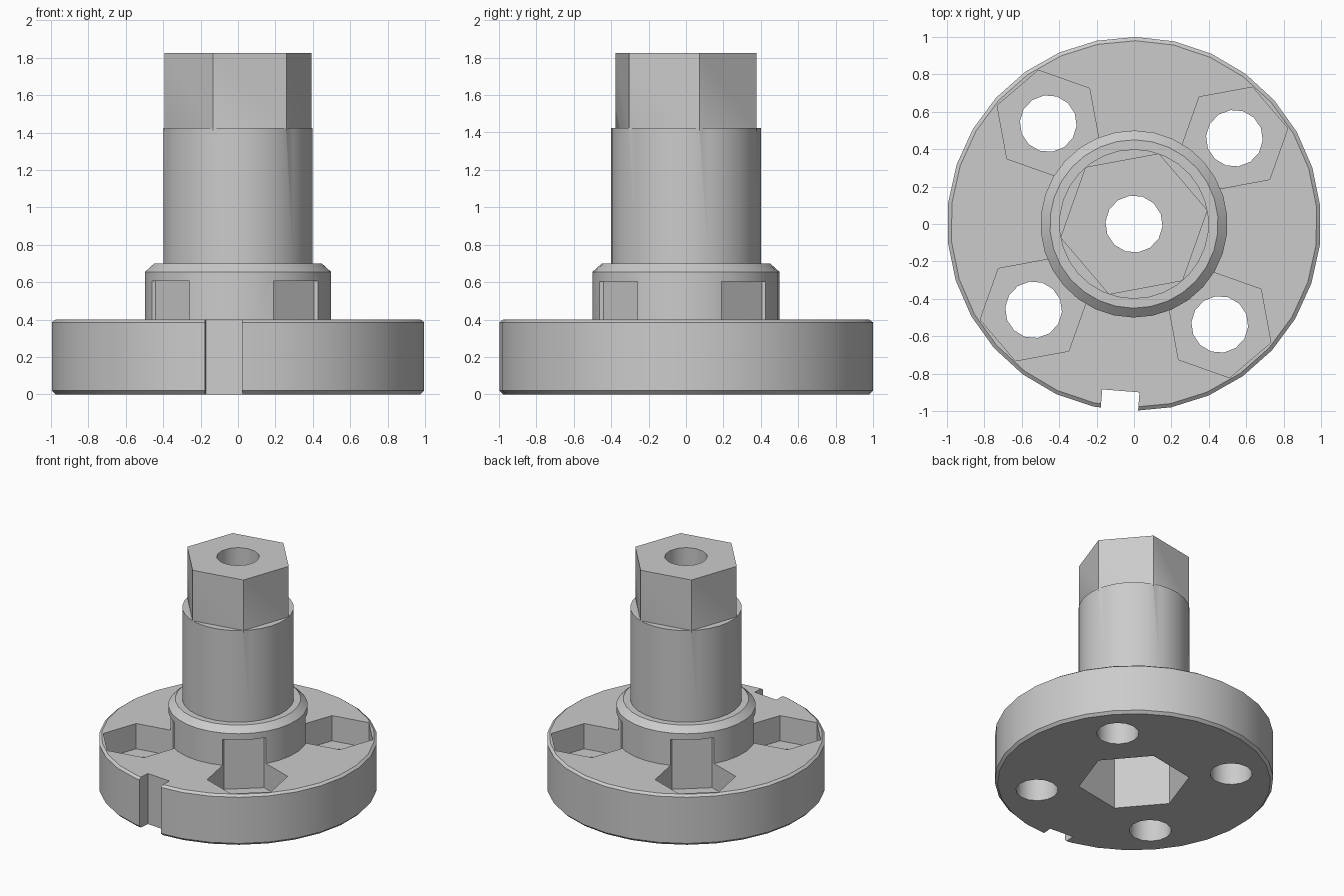
import bpy
import math

cube = bpy.data.objects.get("Cube")
if cube:
    bpy.data.objects.remove(cube, do_unlink=True)

TILT = math.radians(-4.5)      # whole part is turned slightly about z
HEX = TILT + math.radians(15)  # corner direction of the drive hexagons

grey = bpy.data.materials.new("plain grey")
grey.use_nodes = True
GREY = (0.6, 0.6, 0.6, 1)
grey.diffuse_color = GREY
grey.node_tree.nodes["Principled BSDF"].inputs["Base Color"].default_value = GREY


def lathe(name, profile, sides, phase=0.0, centre=(0, 0)):
    """Solid of revolution from (radius, height) pairs, capped at both ends."""
    verts = [(centre[0] + r * math.cos(phase + math.tau * i / sides),
              centre[1] + r * math.sin(phase + math.tau * i / sides), z)
             for r, z in profile for i in range(sides)]
    faces = [tuple(reversed(range(sides)))]
    for k in range(len(profile) - 1):
        a, b = k * sides, (k + 1) * sides
        for i in range(sides):
            j = (i + 1) % sides
            faces.append((a + i, a + j, b + j, b + i))
    faces.append(tuple(range(len(verts) - sides, len(verts))))
    mesh = bpy.data.meshes.new(name)
    mesh.from_pydata(verts, [], faces)
    mesh.materials.append(grey)
    obj = bpy.data.objects.new(name, mesh)
    bpy.context.collection.objects.link(obj)
    return obj


def prism(name, radius, low, high, sides, phase=0.0, centre=(0, 0)):
    return lathe(name, [(radius, low), (radius, high)], sides, phase, centre)


def combine(target, tool, operation):
    """Apply a boolean and remove the tool."""
    mod = target.modifiers.new(tool.name, "BOOLEAN")
    mod.operation, mod.solver, mod.object = operation, "EXACT", tool
    bpy.context.view_layer.objects.active = target
    bpy.ops.object.modifier_apply(modifier=mod.name)
    bpy.data.objects.remove(tool, do_unlink=True)


# Flange, collar and shaft as one turned body
body = lathe("flanged_hex_coupling", [
    (0.98, 0), (1, 0.02), (1, 0.385), (0.98, 0.4),
    (0.5, 0.4), (0.5, 0.655), (0.45, 0.7),
    (0.4, 0.7), (0.4, 1.425)], 30, math.radians(5.5))

# Hexagonal drive end
combine(body, prism("hex_end", 0.4, 1.41, 1.825, 6, HEX), "UNION")

# Hexagonal socket underneath and centre bore
combine(body, prism("hex_socket", 0.4, -0.1, 0.5, 6, HEX), "DIFFERENCE")
combine(body, prism("centre_bore", 0.153, 0.3, 2, 14, TILT), "DIFFERENCE")

# Four bolt holes with nut recesses that bite into the collar
for i in range(4):
    angle = TILT + math.radians(45 + 90 * i)
    spot = (0.706 * math.cos(angle), 0.706 * math.sin(angle))
    combine(body, prism("nut_recess", 0.29, 0.2, 0.605, 6,
                        angle + math.radians(30), spot), "DIFFERENCE")
    combine(body, prism("bolt_hole", 0.152, -0.1, 0.3, 14, TILT, spot), "DIFFERENCE")

# Key notch in the front rim
angle = TILT - math.pi / 2
notch = prism("key_notch", 0.1 * math.sqrt(2), -0.1, 0.5, 4, angle + math.pi / 4,
              (0.995 * math.cos(angle), 0.995 * math.sin(angle)))
combine(body, notch, "DIFFERENCE")

# Smooth turned surfaces, crisp edges
bpy.ops.object.select_all(action="DESELECT")
body.select_set(True)
bpy.context.view_layer.objects.active = body
bpy.ops.object.shade_smooth_by_angle(angle=math.radians(30))
